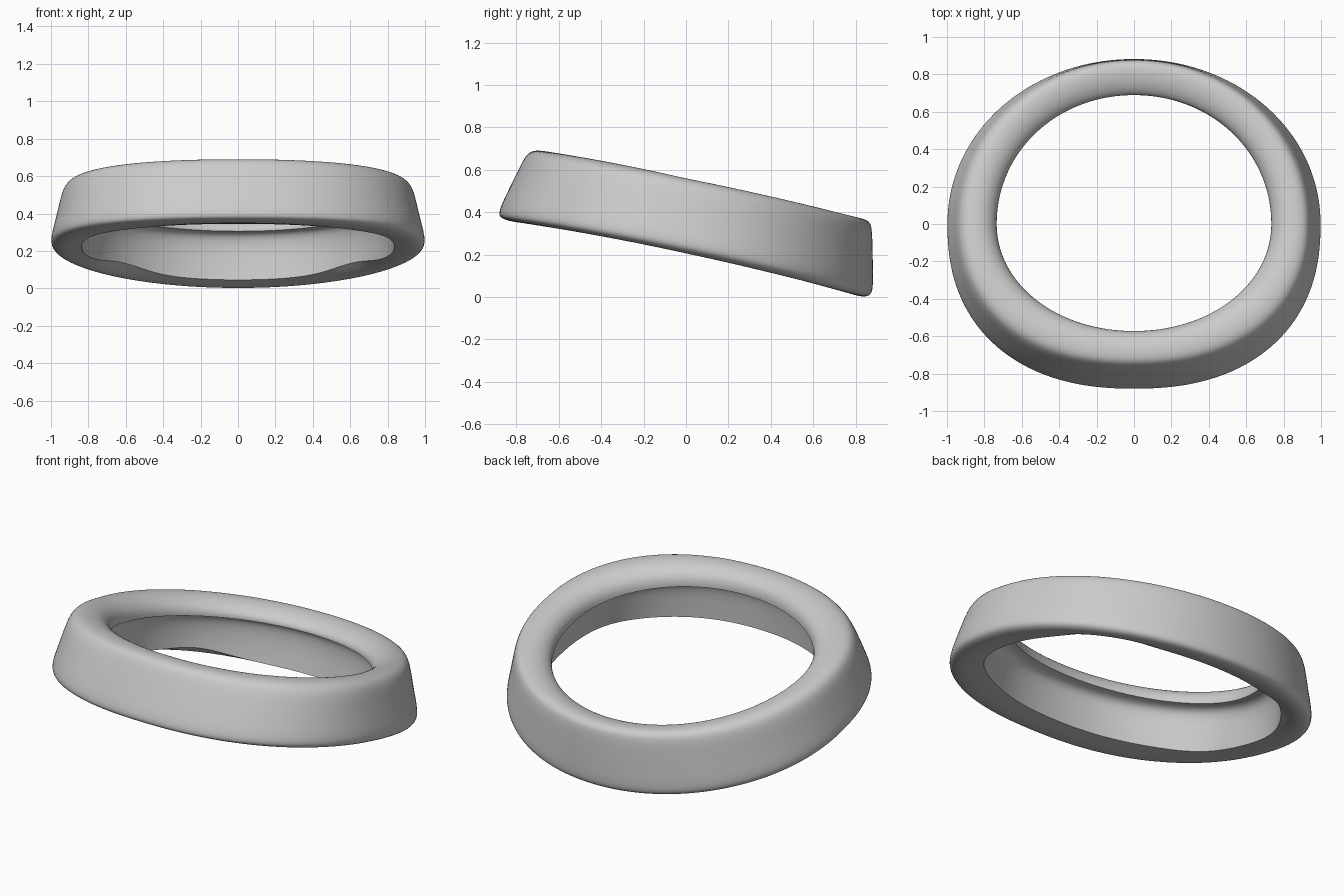
import bpy, bmesh, math

if "Cube" in bpy.data.objects:
    bpy.data.objects.remove(bpy.data.objects["Cube"])

SEG = 72
# Cross-section: half width, front depth, back depth, z at front, side, back, front squareness
PROFILE = [
    (1.006, .892, .885, .395, .255, .040, 2.3),  # widest outer edge
    (.970, .830, .882, .520, .380, .180, 2.3),   # outer wall
    (.944, .770, .880, .645, .510, .325, 2.25),
    (.915, .742, .865, .685, .550, .362, 2.2),   # top shoulder
    (.860, .700, .815, .693, .563, .374, 2.15),  # crown
    (.795, .635, .750, .684, .553, .364, 2.1),
    (.750, .588, .704, .650, .515, .340, 2.05),
    (.735, .573, .690, .610, .475, .320, 2.03),  # lip
    (.735, .573, .690, .580, .445, .305, 2.03),  # crisp lip lower edge
    (.805, .655, .745, .575, .440, .290, 2.05),  # recess under lip
    (.825, .665, .740, .470, .330, .170, 2.1),   # inner wall
    (.835, .670, .715, .345, .215, .045, 2.15),  # crisp inner bottom edge
    (.900, .750, .780, .347, .205, .012, 2.2),   # underside
    (.955, .820, .840, .354, .205, -.002, 2.3),
    (.991, .873, .873, .370, .222, .008, 2.3),
]
LIP, RIM = 8, 11


def spow(v, e):
    return math.copysign(abs(v) ** e, v)


def bump(x, centre, width):
    return math.exp(-((x - centre) / width) ** 2)


def ring_point(row, i):
    rx, yf, yb, zf, zs, zb, sq = PROFILE[row]
    a = 2 * math.pi * i / SEG
    c, s = math.cos(a), math.sin(a)
    e = 2 / sq if s < 0 else 2 / 2.03     # squarer front half
    x, t = spow(c, e), spow(s, e)
    y = t * (yf if s < 0 else yb)
    z = zs + t * (zb - zf) / 2 + t * t * ((zb + zf) / 2 - zs)
    k = 1.0
    if row == RIM:                        # inner edge lifts at the back corners
        fold = math.atan2(s, abs(c))
        z += .035 * bump(fold, .75, .25)
        k += .03 * bump(fold, -.5, .3)
    return x * rx * k, y * k, z


# Tilted ring with an overhanging lip
bm = bmesh.new()
rows = [[bm.verts.new(ring_point(r, i)) for i in range(SEG)]
        for r in range(len(PROFILE))]
for r, cur in enumerate(rows):
    nxt = rows[(r + 1) % len(rows)]
    for i in range(SEG):
        j = (i + 1) % SEG
        bm.faces.new((cur[i], cur[j], nxt[j], nxt[i]))
crease = bm.edges.layers.float.new("crease_edge")
for r in (LIP, RIM):
    for i in range(SEG):
        bm.edges.get((rows[r][i], rows[r][(i + 1) % SEG]))[crease] = 1.0
bmesh.ops.recalc_face_normals(bm, faces=bm.faces)

mesh = bpy.data.meshes.new("tilted_ring")
bm.to_mesh(mesh)
bm.free()
ring = bpy.data.objects.new("tilted_ring", mesh)
bpy.context.collection.objects.link(ring)

# Rounded finish
sub = ring.modifiers.new("smooth", 'SUBSURF')
sub.levels = sub.render_levels = 2
bpy.context.view_layer.objects.active = ring
ring.select_set(True)
bpy.ops.object.modifier_apply(modifier=sub.name)
bpy.ops.object.shade_smooth_by_angle(angle=math.radians(40))
